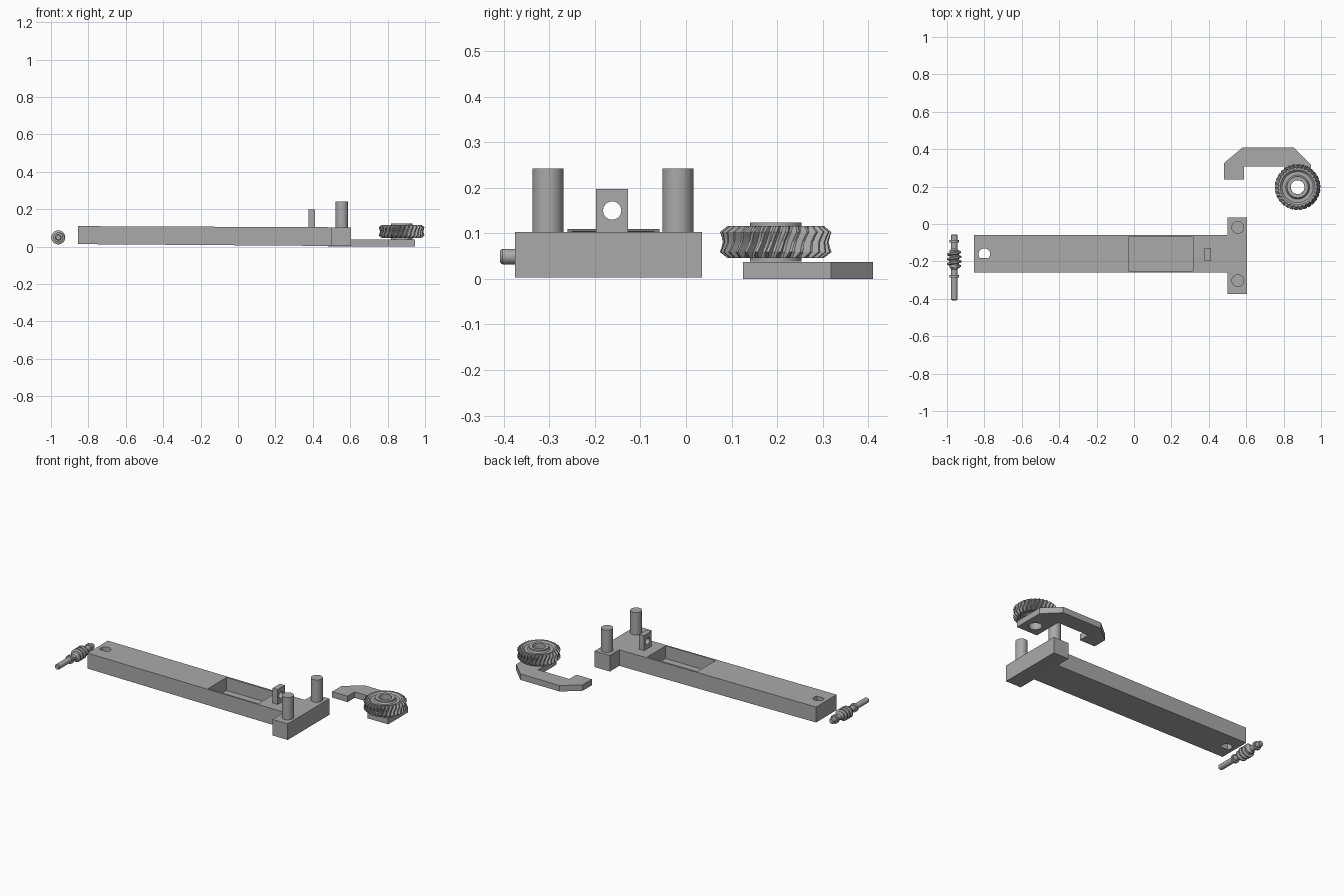
import bpy, bmesh
from math import sin, cos, pi, radians, asin
from mathutils import Matrix, Vector

if "Cube" in bpy.data.objects:
    bpy.data.objects.remove(bpy.data.objects["Cube"])

GREY = (0.40, 0.40, 0.40, 1)
grey = bpy.data.materials.new("plain grey")
grey.use_nodes = True
grey.diffuse_color = GREY
grey.node_tree.nodes["Principled BSDF"].inputs["Base Color"].default_value = GREY


def add_object(name, bm, smooth=None):
    bmesh.ops.recalc_face_normals(bm, faces=bm.faces)
    mesh = bpy.data.meshes.new(name)
    bm.to_mesh(mesh)
    bm.free()
    mesh.materials.append(grey)
    obj = bpy.data.objects.new(name, mesh)
    bpy.context.collection.objects.link(obj)
    if smooth:
        select(obj)
        bpy.ops.object.shade_smooth_by_angle(angle=radians(smooth))
    return obj


def select(obj):
    bpy.ops.object.select_all(action='DESELECT')
    obj.select_set(True)
    bpy.context.view_layer.objects.active = obj


def prism(name, outline, z0, z1):
    """Extrude a flat outline from z0 up to z1."""
    bm = bmesh.new()
    face = bm.faces.new([bm.verts.new((x, y, z0)) for x, y in outline])
    new = bmesh.ops.extrude_face_region(bm, geom=[face])["geom"]
    bmesh.ops.translate(bm, vec=(0, 0, z1 - z0),
                        verts=[v for v in new if isinstance(v, bmesh.types.BMVert)])
    return add_object(name, bm)


def box(name, x0, x1, y0, y1, z0, z1):
    return prism(name, [(x0, y0), (x1, y0), (x1, y1), (x0, y1)], z0, z1)


def cylinder(name, centre, radius, length, axis='Z', smooth=30):
    bm = bmesh.new()
    turn = Matrix.Rotation(pi / 2, 4, 'Y') if axis == 'X' else Matrix()
    bmesh.ops.create_cone(bm, cap_ends=True, segments=40, radius1=radius, radius2=radius,
                          depth=length, matrix=Matrix.Translation(centre) @ turn)
    return add_object(name, bm, smooth)


def cut(target, cutter):
    """Subtract the cutter from the target and discard it."""
    mod = target.modifiers.new("cut", 'BOOLEAN')
    mod.operation, mod.solver, mod.object = 'DIFFERENCE', 'EXACT', cutter
    select(target)
    bpy.ops.object.modifier_apply(modifier=mod.name)
    bpy.data.objects.remove(cutter)


def bridge(bm, a, b):
    for i in range(len(a)):
        j = (i + 1) % len(a)
        bm.faces.new((a[i], a[j], b[j], b[i]))


# Long bar, very slightly raised at its free end
bar = box("long_bar", -0.855, 0.51, -0.26, -0.058, 0.003, 0.103)
for v in bar.data.vertices:
    if v.co.x < 0:
        v.co.z += 0.006 if v.co.z > 0.05 else 0.010
cut(bar, box("pocket_cutter", -0.03, 0.315, -0.25, -0.07, 0.025, 0.2))

# D-shaped hole through the free end
flat = asin(0.02 / 0.031)
arc = [-flat + (pi + 2 * flat) * i / 20 for i in range(21)]
d_shape = [(-0.80 + 0.031 * cos(a), -0.161 + 0.031 * sin(a)) for a in arc]
cut(bar, prism("hole_cutter", d_shape, -0.1, 0.2))

# Cross piece with two upright pegs
box("cross_piece", 0.50, 0.605, -0.375, 0.035, 0.003, 0.103)
for side, y in (("left", -0.303), ("right", -0.018)):
    cylinder(side + "_peg", (0.555, y, 0.17), 0.034, 0.144)

# Upright tab with an eye
tab = box("tab", 0.377, 0.411, -0.197, -0.127, 0.09, 0.197)
cut(tab, cylinder("eye_cutter", (0.394, -0.162, 0.15), 0.02, 0.2, 'X'))

# Hooked plate carrying the wheel
WX, WY = 0.875, 0.197
hook = prism("hook_plate", [(0.482, 0.237), (0.588, 0.237), (0.588, 0.307), (0.803, 0.307),
                            (0.803, 0.125), (0.946, 0.125), (0.946, 0.318), (0.853, 0.41),
                            (0.582, 0.41), (0.482, 0.327)], 0, 0.037)
cut(hook, cylinder("bore_cutter", (WX, WY, 0), 0.037, 0.2))

# Worm wheel: toothed rings (height, root radius, tip radius) joined in a closed loop
TEETH, SLANT, MID = 30, 3.2, 0.081
half = [(0, 0.099, 0.116), (0.012, 0.101, 0.119), (0.022, 0.105, 0.1225),
        (0.035, 0.101, 0.106), (0.035, 0.093, 0.093), (0.026, 0.083, 0.083),
        (0.026, 0.064, 0.064), (0.035, 0.057, 0.057), (0.043, 0.057, 0.057),
        (0.043, 0.037, 0.037)]
lower = [(-z, root, tip) for z, root, tip in half[:0:-1]]
bm = bmesh.new()
rings = []
for z, root, tip in lower + half:
    ring = []
    for t in range(TEETH):
        for step, r in ((0, root), (0.25, root), (0.5, tip), (0.75, tip)):
            a = 2 * pi * (t + step) / TEETH + z * SLANT
            ring.append(bm.verts.new((WX + r * cos(a), WY + r * sin(a), MID + z)))
    rings.append(ring)
for k, ring in enumerate(rings):
    bridge(bm, ring, rings[(k + 1) % len(rings)])
add_object("worm_wheel", bm, 25)

# Worm shaft: turned profile (y, radius) with two collars
SX, SZ, SEG = -0.961, 0.049, 32
profile = [(-0.408, 0.013), (-0.403, 0.017), (-0.285, 0.017), (-0.285, 0.026),
           (-0.273, 0.026), (-0.273, 0.017), (-0.242, 0.017), (-0.232, 0.025),
           (-0.143, 0.025), (-0.133, 0.017), (-0.098, 0.017), (-0.098, 0.026),
           (-0.086, 0.026), (-0.086, 0.017), (-0.060, 0.017), (-0.055, 0.013)]
bm = bmesh.new()
rings = [[bm.verts.new((SX + r * cos(2 * pi * i / SEG), y, SZ + r * sin(2 * pi * i / SEG)))
          for i in range(SEG)] for y, r in profile]
for a, b in zip(rings, rings[1:]):
    bridge(bm, a, b)
bm.faces.new(rings[0])
bm.faces.new(rings[-1])
add_object("worm_shaft", bm, 30)

# Worm thread: a tapered ridge swept along a helix, fading at both ends
PITCH, TURNS = 0.025, 3.5
STEPS = int(TURNS * SEG)
bm = bmesh.new()
sections = []
for i in range(STEPS + 1):
    a = 2 * pi * i / SEG
    y = -0.188 + PITCH * (i / SEG - TURNS / 2)
    crest = 0.025 + 0.0125 * min(1, i / 10, (STEPS - i) / 10)
    sections.append([bm.verts.new((SX + r * sin(a), y + dy, SZ + r * cos(a)))
                     for dy, r in ((-0.010, 0.023), (-0.004, crest), (0.004, crest), (0.010, 0.023))])
for a, b in zip(sections, sections[1:]):
    bridge(bm, a, b)
bm.faces.new(sections[0])
bm.faces.new(sections[-1])
add_object("worm_thread", bm, 30)
